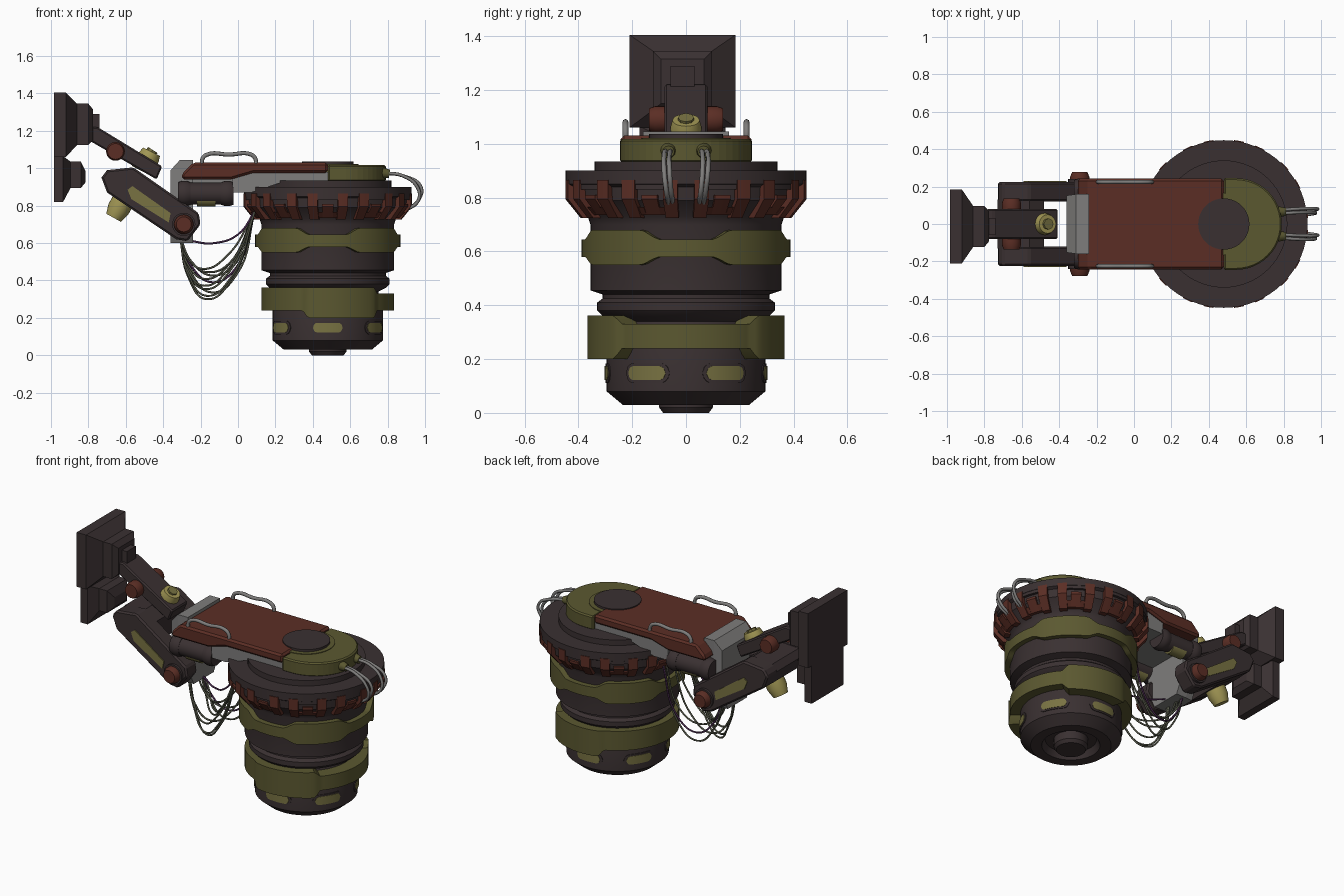
import bpy, bmesh, random
from math import sin, cos, pi, radians, sqrt
from mathutils import Vector

if "Cube" in bpy.data.objects:
    bpy.data.objects.remove(bpy.data.objects["Cube"])
random.seed(4)
CX = 0.48  # drum axis


def material(name, rgb):
    m = bpy.data.materials.new(name)
    m.use_nodes = True
    col = (*rgb, 1)
    m.diffuse_color = col
    m.node_tree.nodes["Principled BSDF"].inputs["Base Color"].default_value = col
    return m


DARK = material("dark brown metal", (.042, .030, .031))
RED = material("rust red", (.105, .027, .018))
OLIVE = material("olive paint", (.105, .098, .030))
GREY = material("light grey metal", (.21, .205, .2))
BRASS = material("pale brass", (.36, .31, .09))
GLASS = material("dim yellow panel", (.19, .17, .055))
WIRE = material("grey green wire", (.09, .095, .065))
PURPLE = material("purple wire", (.06, .02, .07))


def finish(name, bm, mat, smooth=False, bevel=0):
    bmesh.ops.remove_doubles(bm, verts=bm.verts, dist=1e-5)
    bmesh.ops.recalc_face_normals(bm, faces=bm.faces)
    me = bpy.data.meshes.new(name)
    bm.to_mesh(me)
    bm.free()
    me.materials.append(mat)
    ob = bpy.data.objects.new(name, me)
    bpy.context.collection.objects.link(ob)
    if bevel:
        mod = ob.modifiers.new("bevel", "BEVEL")
        mod.width, mod.segments = bevel, 1
    if smooth:
        bpy.ops.object.select_all(action="DESELECT")
        ob.select_set(True)
        bpy.context.view_layer.objects.active = ob
        bpy.ops.object.shade_smooth_by_angle(angle=radians(30))
    return ob


def loft(name, loops, mat, closed=False, smooth=False, bevel=0):
    """Skin matching loops of points; cap the ends unless closed."""
    bm = bmesh.new()
    rings = [[bm.verts.new(p) for p in loop] for loop in loops]
    n = len(rings[0])
    pairs = list(zip(rings, rings[1:])) + ([(rings[-1], rings[0])] if closed else [])
    for a, b in pairs:
        for i in range(n):
            j = (i + 1) % n
            bm.faces.new((a[i], a[j], b[j], b[i]))
    if not closed:
        bm.faces.new(rings[0])
        bm.faces.new(rings[-1])
    return finish(name, bm, mat, smooth, bevel)


def sweep(name, section, mat, start=-180, end=180, steps=64):
    """Sweep a (radius, height) section, given per angle, around the drum axis."""
    full = end - start == 360
    loops = []
    for i in range(steps if full else steps + 1):
        a = start + (end - start) * i / steps
        c, s = cos(radians(a)), sin(radians(a))
        loops.append([(CX + r * c, r * s, z) for r, z in section(a)])
    return loft(name, loops, mat, closed=full, smooth=True)


def prism(name, pts, y0, y1, mat, bevel=0):
    return loft(name, [[(x, y, z) for x, z in pts] for y in (y0, y1)], mat, bevel=bevel)


def rod(name, p0, p1, radii, mat, seg=24):
    """Round rod whose radius steps through evenly spaced radii."""
    p0, p1 = Vector(p0), Vector(p1)
    q = (p1 - p0).to_track_quat("Z", "Y")
    loops = []
    for k, r in enumerate(radii):
        c = p0.lerp(p1, k / (len(radii) - 1))
        loops.append([c + q @ Vector((r * cos(2 * pi * i / seg), r * sin(2 * pi * i / seg), 0))
                      for i in range(seg)])
    return loft(name, loops, mat, smooth=True)


def tube(name, pts, r, mat):
    cu = bpy.data.curves.new(name, "CURVE")
    cu.dimensions, cu.bevel_depth, cu.bevel_resolution, cu.resolution_u = "3D", r, 2, 8
    cu.use_fill_caps = True
    sp = cu.splines.new("BEZIER")
    sp.bezier_points.add(len(pts) - 1)
    for bp, p in zip(sp.bezier_points, pts):
        bp.co = p
        bp.handle_left_type = bp.handle_right_type = "AUTO"
    cu.materials.append(mat)
    ob = bpy.data.objects.new(name, cu)
    bpy.context.collection.objects.link(ob)
    bpy.ops.object.select_all(action="DESELECT")
    ob.select_set(True)
    bpy.context.view_layer.objects.active = ob
    bpy.ops.object.convert(target="MESH")


def tab(a, centres, half, slope):
    """1 inside a tab, 0 outside, with sloped flanks (degrees)."""
    d = min(abs((a - c + 180) % 360 - 180) for c in centres)
    return max(0, min(1, (half + slope - d) / slope))


# Drum body with recessed nub underneath
DRUM = [(0, 0), (.085, 0), (.10, .02), (.10, .07), (.15, .07), (.17, .03), (.235, .03),
        (.295, .08), (.295, .25), (.27, .34), (.31, .36), (.33, .38), (.33, .41), (.31, .425),
        (.31, .44), (.355, .455), (.355, .70), (.365, .73), (.425, .79), (.43, .84),
        (.448, .85), (.448, .9), (.34, .9), (.34, .935), (0, .935)]
sweep("drum", lambda a: DRUM, DARK)


# Olive clamps around the drum
def upper_clamp(a):
    t = tab(a, (45, 135, 225, 315), 20, 9)
    b, h = .58 - .03 * t, .645 + .035 * t
    return [(.34, b), (.388, b), (.388, h), (.34, h)]


def lower_clamp(a):
    t = tab(a, (-77, 77), 30, 5)
    b, h = .24 - .04 * t, .33 + .032 * max(t, tab(a, (180,), 110, 8))
    r = .355 + .012 * t
    return [(.26, b), (r, b), (r, h), (.26, h)]


sweep("upper_clamp", upper_clamp, OLIVE, steps=120)
sweep("lower_clamp", lower_clamp, OLIVE, steps=120)


# Round-ended panels on the lower drum
def panel(name, centre, half_w, half_h, r, mat):
    def section(a):
        over = max(0, abs(radians(a - centre)) * .3 - (half_w - half_h))
        h = max(.002, sqrt(max(0, half_h ** 2 - over ** 2)))
        return [(.285, .148 - h), (r, .148 - h), (r, .148 + h), (.285, .148 + h)]
    w = half_w / .3 * 180 / pi
    sweep(name, section, mat, centre - w, centre + w, 24)


for k in range(6):
    panel("panel_rim", 30 + 60 * k, .095, .036, .299, DARK)
    panel("panel", 30 + 60 * k, .08, .026, .302, GLASS)

# Red brackets on the flared rim
POST = [(.36, .725), (.395, .725), (.452, .795), (.452, .865), (.36, .865)]
LINK = [(.36, .83), (.446, .83), (.446, .865), (.36, .865)]
CORE = [(.36, .735), (.39, .735), (.442, .795), (.442, .81), (.36, .81)]
for k in range(10):
    c = 18 + 36 * k
    for side in (-1, 1):
        sweep("bracket_post", lambda a: POST, RED, c + side * 10.5 - 3.5, c + side * 10.5 + 3.5, 3)
        sweep("bracket_foot", lambda a: CORE[:2] + [(.42, .765), (.36, .765)], RED,
              c + side * 6 - 2, c + side * 6 + 2, 2)
    sweep("bracket_link", lambda a: LINK, DARK, c - 8, c + 8, 5)
    sweep("bracket_core", lambda a: CORE, RED, c - 4, c + 4, 3)

# Top arm: red cover, grey chassis, olive rounded end and hinge disc
prism("top_cover", [(-.30, .94), (-.30, .97), (-.24, 1.03), (CX, 1.03), (CX, .975),
                    (.08, .975), (-.04, .94)], -.243, .243, RED, .012)
prism("chassis", [(-.03, .98), (CX, .98), (CX, .93), (.25, .93), (.07, .87), (-.03, .87)],
      -.225, .225, GREY)
prism("chassis_core", [(-.26, .98), (0, .98), (0, .87), (-.26, .87)], -.12, .12, GREY)
end = [(CX, -.245)] + [(.545 + .245 * cos(t * pi / 24), .245 * sin(t * pi / 24))
                       for t in range(-12, 13)] + [(CX, .245)]
loft("rounded_end", [[(x, y, z) for x, y in end] for z in (.93, 1.018)], OLIVE, bevel=.008)
rod("hinge_seat", (CX, 0, .95), (CX, 0, 1.022), (.165, .165), OLIVE, 40)
rod("hinge_disc", (CX, 0, .95), (CX, 0, 1.036), (.137, .137), DARK, 40)

# Grey back plate, tapered at the bottom
PLATE = [(-.16, 1.045), (.16, 1.045), (.16, .72), (.10, .6), (-.10, .6), (-.16, .72)]
loft("back_plate", [[(x, y * s, z - d * (z > 1)) for y, z in PLATE]
                    for x, s, d in ((-.36, .95, .055), (-.31, 1, 0), (-.24, 1, 0))], GREY)

# Lower forked arm: cross piece, then mirrored prongs
prism("fork_bridge", [(-.73, .95), (-.70, .99), (-.56, 1.0), (-.48, .945), (-.54, .765),
                      (-.70, .87)], -.13, .13, DARK)
PRONG = [(-.73, .95), (-.70, .99), (-.56, 1.005), (-.21, .76), (-.20, .70), (-.27, .61),
         (-.33, .62), (-.70, .87)]
STRIP = [(-.59, .885), (-.565, .905), (-.36, .76), (-.37, .71), (-.57, .835)]
for s in (-1, 1):
    prism("fork_prong", PRONG, s * .12, s * .225, DARK, .01)
    prism("prong_strip", STRIP, s * .22, s * .231, GLASS)
    rod("elbow_ring", (-.29, s * .2, .70), (-.29, s * .24, .70), (.062, .062), DARK)
    rod("elbow_cap", (-.29, s * .2, .70), (-.29, s * .278, .70), (.052, .052, .052, .04), RED)
    # Side cylinder with a collar at each end and a yellow band
    rod("side_cylinder", (-.30, s * .175, .865), (-.04, s * .175, .865), (.058, .058), DARK)
    for x in (-.32, -.09):
        rod("cylinder_collar", (x, s * .175, .865), (x + .065, s * .175, .865),
            (.06, .068, .068, .06), DARK)
    rod("cylinder_band", (-.22, s * .175, .84), (-.12, s * .175, .84), (.045, .045), GLASS)
    # Carry handle
    y = s * .225
    tube("handle", [(-.19, y, 1.0), (-.19, y, 1.05), (-.165, y, 1.073), (-.05, y, 1.073),
                    (.07, y, 1.073), (.093, y, 1.05), (.093, y, 1.0)], .011, GREY)
    # Shoulder cap on the upper arm
    rod("shoulder_cap", (-.655, s * .07, 1.09), (-.655, s * .137, 1.09), (.05, .05, .05, .042), RED)
    # Hoses leaving the rounded end
    rod("hose_socket", (.77, s * .065, .975), (.81, s * .065, .97), (.03, .022), OLIVE, 12)
    for k in (-1, 1):
        y = s * .065 + k * .009
        tube("hose", [(.78, y, .975), (.88, y * 1.1, .96), (.968 + k * .01, y * 1.1, .90),
                      (.965, y, .83), (.89, y * .85, .77)], .009, GREY)
rod("elbow_axle", (-.29, -.2, .70), (-.29, .2, .70), (.04, .04), DARK)
rod("fork_lamp", (-.59, 0, .87), (-.665, 0, .735), (.06, .06, .06, .045), BRASS)

# Upper arm with brass through-bolt
prism("upper_arm", [(-.79, 1.22), (-.75, 1.22), (-.405, 1.01), (-.435, .94), (-.79, 1.145)],
      -.08, .08, DARK, .008)
rod("arm_bolt", (-.515, 0, .985), (-.462, 0, 1.088), (.058, .058, .058, .058, .05), BRASS)
rod("arm_bolt_head", (-.48, 0, 1.06), (-.456, 0, 1.098), (.03, .03), GLASS, 8)


# Stepped wall mounts: (x, half width, bottom, top)
def mount(name, steps):
    loft(name, [[(x, -.013 + sy * w, z) for sy, z in ((-1, b), (1, b), (1, t), (-1, t))]
                for x, w, b, t in steps], DARK)


mount("upper_mount", [(-.985, .197, 1.06, 1.405), (-.92, .197, 1.06, 1.405),
                      (-.86, .11, 1.125, 1.345), (-.80, .11, 1.125, 1.345),
                      (-.775, .08, 1.15, 1.315), (-.775, .045, 1.17, 1.29),
                      (-.74, .045, 1.17, 1.29)])
mount("lower_mount", [(-.985, .16, .82, 1.075), (-.935, .16, .82, 1.065),
                      (-.895, .10, .895, 1.035), (-.84, .10, .895, 1.035),
                      (-.815, .06, .925, .985)])

# Drooping wire bundle between back plate and drum
for k in range(11):
    y0, y1 = random.uniform(-.09, .09), random.uniform(-.16, .16)
    low, dx = .30 + .018 * k, random.uniform(-.04, .04)
    purple = k in (5, 10)
    low = .6 if k == 10 else low
    tube("wire", [(-.31, y0, .63), (-.26 + dx * .5, y0, low + .35 * (.63 - low)),
                  (-.16 + dx, (y0 + y1) / 2, low), (-.03 + dx, y1, low + .1 * (.9 - low) / .6),
                  (.09, y1, .77)], .0055, PURPLE if purple else WIRE)
